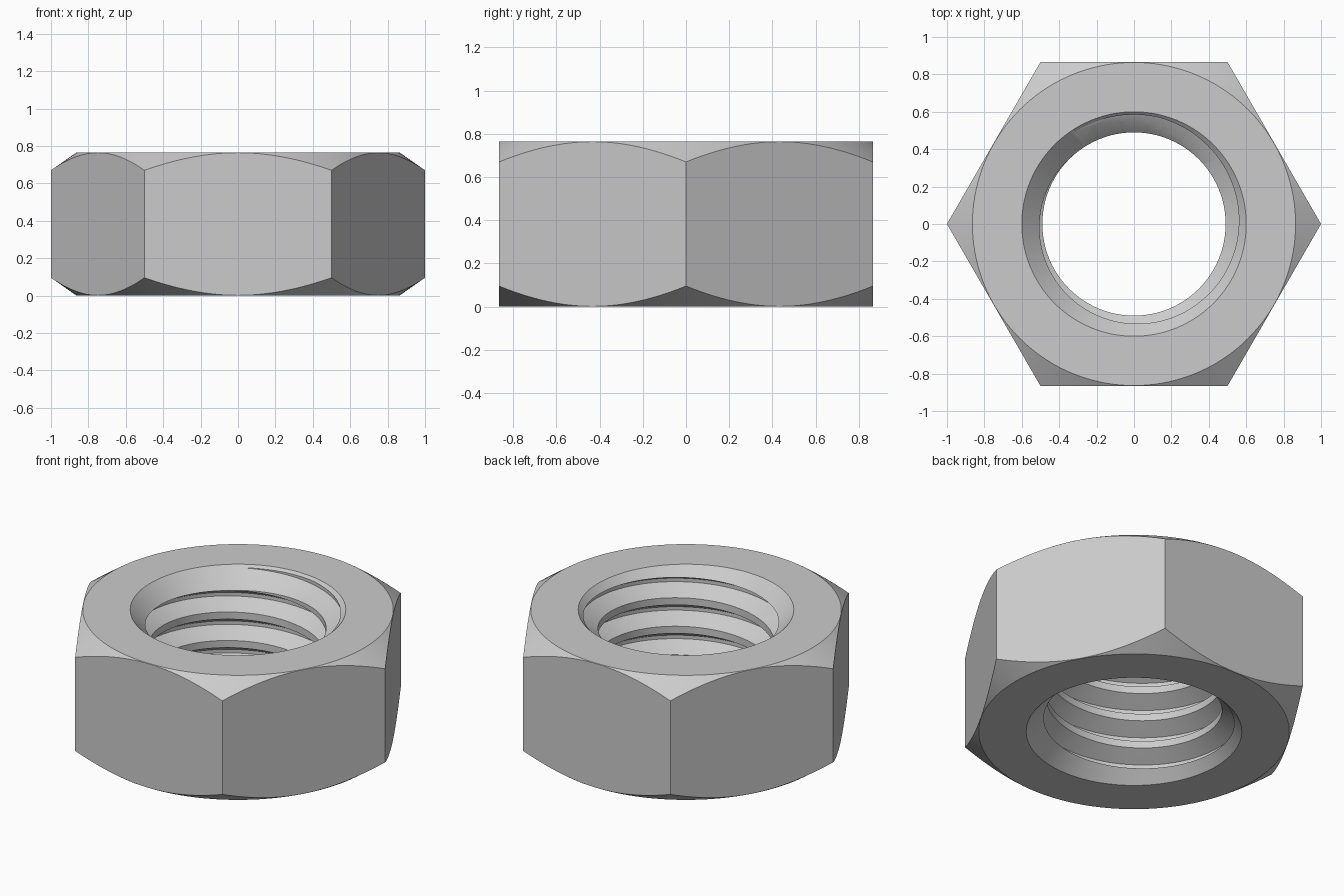
import bpy
import bmesh
from math import sin, cos, pi, radians

HEIGHT = 0.765
FLAT_R = 0.864          # radius of the flat end faces
SLOPE = 0.70            # drop of the outer chamfer per unit radius
MINOR, MAJOR = 0.49, 0.585
PITCH = 0.175
SINK_R = 0.60           # rim radius of the countersinks
STEPS = 96              # thread steps per turn
TURNS = 8

if "Cube" in bpy.data.objects:
    bpy.data.objects.remove(bpy.data.objects["Cube"], do_unlink=True)


def make_object(name, bm):
    """Turn a closed bmesh into an object with outward normals."""
    bmesh.ops.recalc_face_normals(bm, faces=bm.faces[:])
    if bm.calc_volume(signed=True) < 0:
        bmesh.ops.reverse_faces(bm, faces=bm.faces[:])
    mesh = bpy.data.meshes.new(name)
    bm.to_mesh(mesh)
    bm.free()
    obj = bpy.data.objects.new(name, mesh)
    bpy.context.scene.collection.objects.link(obj)
    return obj


def lathe(name, profile, segments):
    """Closed solid from (radius, z) points turned around the z axis."""
    bm = bmesh.new()
    rings = []
    for r, z in profile:
        angles = [2 * pi * i / segments for i in range(segments)]
        rings.append([bm.verts.new((r * cos(a), r * sin(a), z)) for a in angles])
    for low, high in zip(rings, rings[1:]):
        for i in range(segments):
            j = (i + 1) % segments
            bm.faces.new((low[i], low[j], high[j], high[i]))
    bm.faces.new(rings[0][::-1])
    bm.faces.new(rings[-1])
    return make_object(name, bm)


def thread_cutter(name):
    """Right-handed screw solid, longer than the nut at both ends."""
    bm = bmesh.new()
    flank = (MAJOR - MINOR) * 0.577
    span = PITCH * 0.75
    # Groove section between two crests, from bottom to top
    groove = [(MINOR, -span), (MAJOR, flank - span), (MAJOR, -flank), (MINOR, 0)]
    start = HEIGHT - 0.086 - 6 * PITCH
    spiral = []
    for k in range(TURNS * STEPS + 1):
        a = pi + 2 * pi * k / STEPS
        rise = start + PITCH * k / STEPS
        spiral.append([bm.verts.new((r * cos(a), r * sin(a), rise + z))
                       for r, z in groove])
    for k in range(TURNS * STEPS):
        here, ahead = spiral[k], spiral[k + 1]
        for p in range(3):
            bm.faces.new((here[p], ahead[p], ahead[p + 1], here[p + 1]))
        # Crest strip up to the next turn
        if k + STEPS < TURNS * STEPS:
            up, up_ahead = spiral[k + STEPS], spiral[k + STEPS + 1]
            bm.faces.new((here[3], ahead[3], up_ahead[0], up[0]))
    # Fan caps to a point on the axis, level with the groove ends
    border = [e for e in bm.edges if e.is_boundary]
    bottom = bm.verts.new((0, 0, start - span / 2))
    top = bm.verts.new((0, 0, start + TURNS * PITCH - span / 2))
    for e in border:
        a, b = e.verts
        low = (a.co.z + b.co.z) / 2 < HEIGHT / 2
        bm.faces.new((a, b, bottom if low else top))
    bmesh.ops.triangulate(bm, faces=bm.faces[:])
    return make_object(name, bm)


def combine(target, cutter, operation):
    """Apply a boolean and remove its cutter."""
    cutter.hide_render = True
    mod = target.modifiers.new("Cut", 'BOOLEAN')
    mod.operation = operation
    mod.solver = 'EXACT'
    mod.object = cutter
    bpy.context.view_layer.objects.active = target
    bpy.ops.object.modifier_apply(modifier=mod.name)
    bpy.data.objects.remove(cutter, do_unlink=True)


# Hexagonal body with corners on the x axis
nut = lathe("hex_nut", [(1, -0.1), (1, HEIGHT + 0.1)], 6)

# Conical chamfer on both ends
edge = SLOPE * (1.1 - FLAT_R)
chamfer = lathe("chamfer_form", [(FLAT_R, 0), (1.1, edge), (1.1, HEIGHT - edge),
                                 (FLAT_R, HEIGHT)], 144)
combine(nut, chamfer, 'INTERSECT')

# Countersinks at both ends of the hole
for end, sign in ((0, 1), (HEIGHT, -1)):
    sink = lathe("countersink_form", [(SINK_R + 0.1, end - sign * 0.1),
                                      (SINK_R - 0.2, end + sign * 0.2)], 144)
    combine(nut, sink, 'DIFFERENCE')

# Threaded hole
combine(nut, thread_cutter("thread_form"), 'DIFFERENCE')

# Plain steel
steel = bpy.data.materials.new("steel_grey")
steel.use_nodes = True
colour = (0.6, 0.6, 0.6, 1)
steel.diffuse_color = colour
steel.node_tree.nodes["Principled BSDF"].inputs["Base Color"].default_value = colour
nut.data.materials.clear()
nut.data.materials.append(steel)

bpy.ops.object.select_all(action='DESELECT')
nut.select_set(True)
bpy.context.view_layer.objects.active = nut
bpy.ops.object.shade_smooth_by_angle(angle=radians(20))
